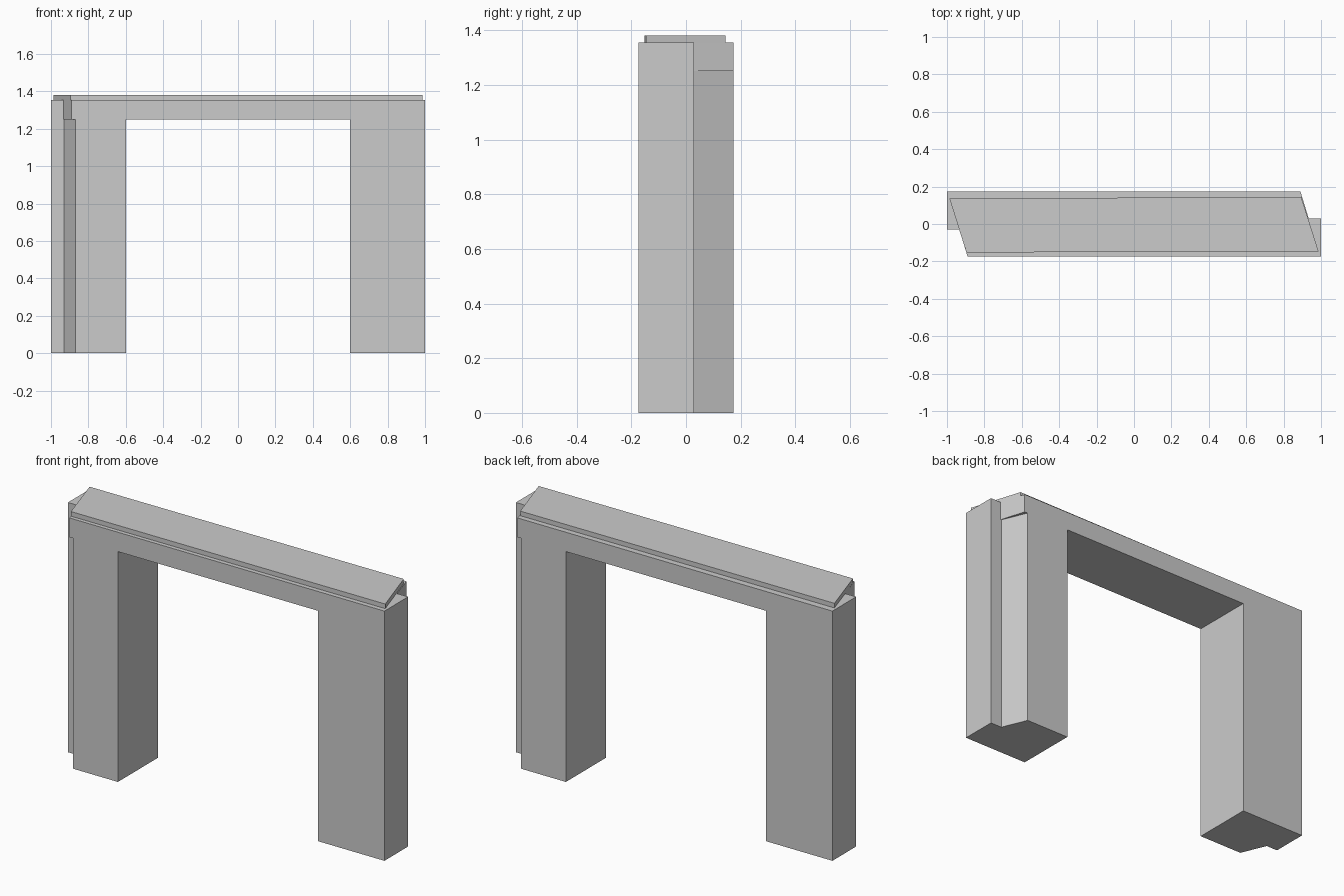
import bpy
import bmesh

cube = bpy.data.objects.get("Cube")
if cube:
    bpy.data.objects.remove(cube, do_unlink=True)

# Single plain stone colour
stone = bpy.data.materials.new("grey stone")
stone.use_nodes = True
colour = (0.6, 0.6, 0.6, 1.0)
stone.diffuse_color = colour
stone.node_tree.nodes["Principled BSDF"].inputs["Base Color"].default_value = colour

DEPTH = 0.173      # half depth of the frame
SPRING = 1.25      # underside of the lintel
SHOULDER = 1.355   # top of the lintel
TOP = 1.38         # top of the capping slab


def prism(name, outline, bottom, top):
    """Extrude a plan outline between two heights."""
    bm = bmesh.new()
    base = bm.faces.new([bm.verts.new((x, y, bottom)) for x, y in outline])
    cap = bmesh.ops.extrude_face_region(bm, geom=[base], use_keep_orig=True)
    lifted = [v for v in cap["geom"] if isinstance(v, bmesh.types.BMVert)]
    bmesh.ops.translate(bm, verts=lifted, vec=(0, 0, top - bottom))
    bmesh.ops.recalc_face_normals(bm, faces=bm.faces)
    mesh = bpy.data.meshes.new(name)
    bm.to_mesh(mesh)
    bm.free()
    mesh.materials.append(stone)
    obj = bpy.data.objects.new(name, mesh)
    bpy.context.collection.objects.link(obj)
    return obj


def turned(points):
    """Half turn about the vertical axis."""
    return [(-x, -y) for x, y in points]


# Legs: a square back corner, a step and a slanted return
leg = [(-0.6, DEPTH), (-1, DEPTH), (-1, -0.03), (-0.93, -0.03),
       (-0.87, -DEPTH), (-0.6, -DEPTH)]
prism("right_leg", leg, 0, SPRING)
prism("left_leg", turned(leg), 0, SPRING)

# Lintel: the same stepped end, overhanging the slant slightly
end = [(-1, DEPTH), (-1, -0.03), (-0.934, -0.03), (-0.89, -DEPTH)]
prism("lintel", end + turned(end), SPRING, SHOULDER)

# Slanted capping slab
slab = [(-0.987, 0.137), (-0.896, -0.152), (0.987, -0.147), (0.894, 0.144)]
prism("capping_slab", slab, SHOULDER, TOP)
